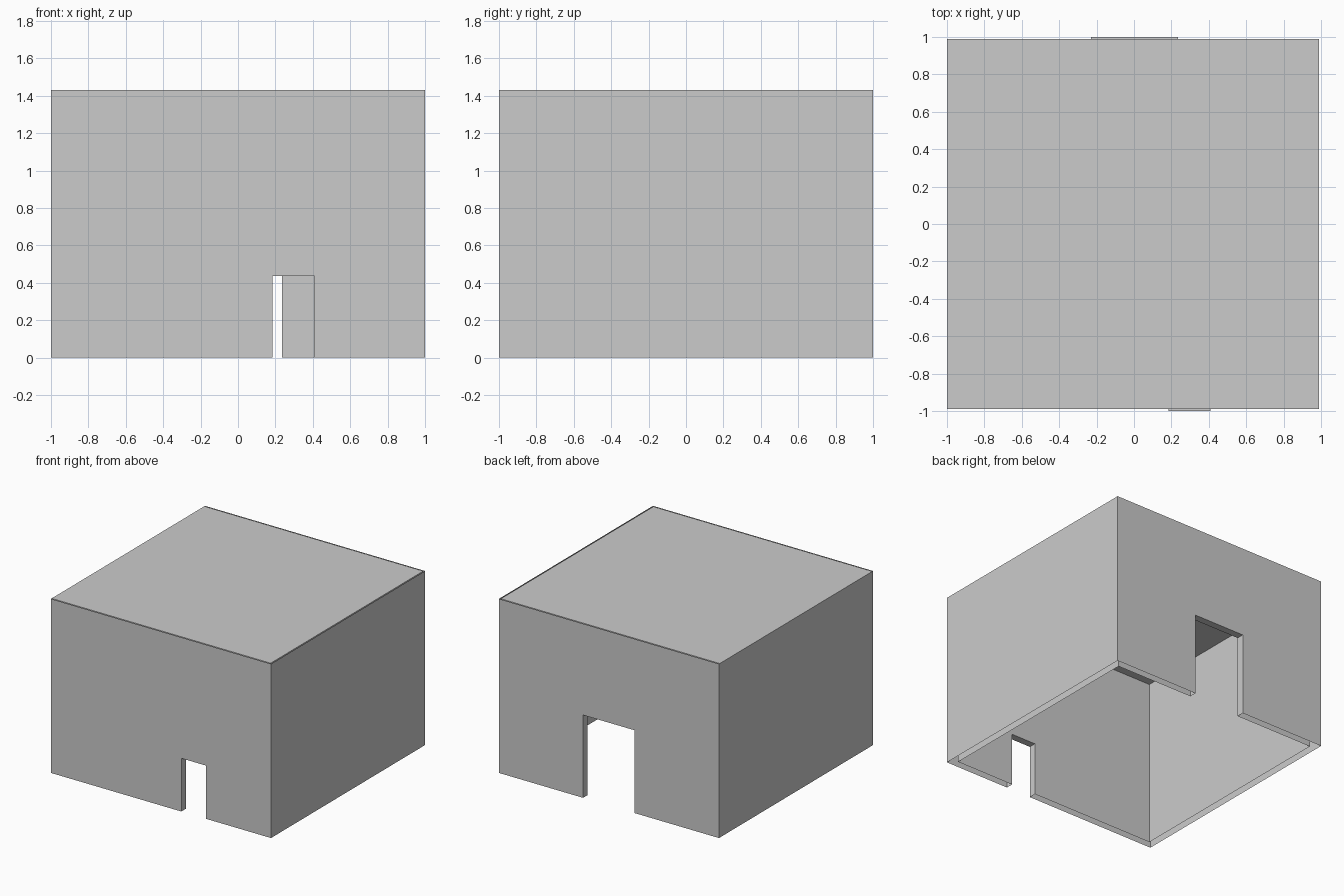
import bpy, bmesh

if "Cube" in bpy.data.objects:
    bpy.data.objects.remove(bpy.data.objects["Cube"])

H = 1.43      # wall height
T = 0.06      # wall and roof thickness


def make_object(name, bm):
    bmesh.ops.remove_doubles(bm, verts=bm.verts, dist=0.0001)
    bmesh.ops.recalc_face_normals(bm, faces=bm.faces)
    mesh = bpy.data.meshes.new(name)
    bm.to_mesh(mesh)
    bm.free()
    obj = bpy.data.objects.new(name, mesh)
    bpy.context.collection.objects.link(obj)
    return obj


def wall_outline(half, door):
    """Wall profile along (position, height), with an optional door notch."""
    notch = []
    if door:
        a, b, top = door
        notch = [(a, 0), (a, top), (b, top), (b, 0)]
    return [(-half, 0)] + notch + [(half, 0), (half, H), (-half, H)]


def add_wall(bm, axis, side, door=None):
    """Outer and inner wall skin, joined only around the doorway."""
    skins = []
    for half in (1.0, 1.0 - T):
        verts = []
        for u, z in wall_outline(half, door):
            co = (side * half, u, z) if axis == 'x' else (u, side * half, z)
            verts.append(bm.verts.new(co))
        bm.faces.new(verts)
        skins.append(verts)
    if door:
        outer, inner = skins
        for i in (1, 2, 3):
            bm.faces.new((outer[i], outer[i + 1], inner[i + 1], inner[i]))


# Walls: narrow front door, wide back door, plain sides
bm = bmesh.new()
add_wall(bm, 'y', -1, (0.185, 0.41, 0.437))
add_wall(bm, 'y', 1, (-0.23, 0.235, 0.68))
add_wall(bm, 'x', -1)
add_wall(bm, 'x', 1)
make_object("walls", bm)

# Roof slab set between the outer wall skins
bm = bmesh.new()
bmesh.ops.create_cube(bm, size=1)
bmesh.ops.scale(bm, vec=(1.99, 1.98, T), verts=bm.verts)
bmesh.ops.translate(bm, vec=(-0.005, 0, H - T / 2), verts=bm.verts)
make_object("roof", bm)
